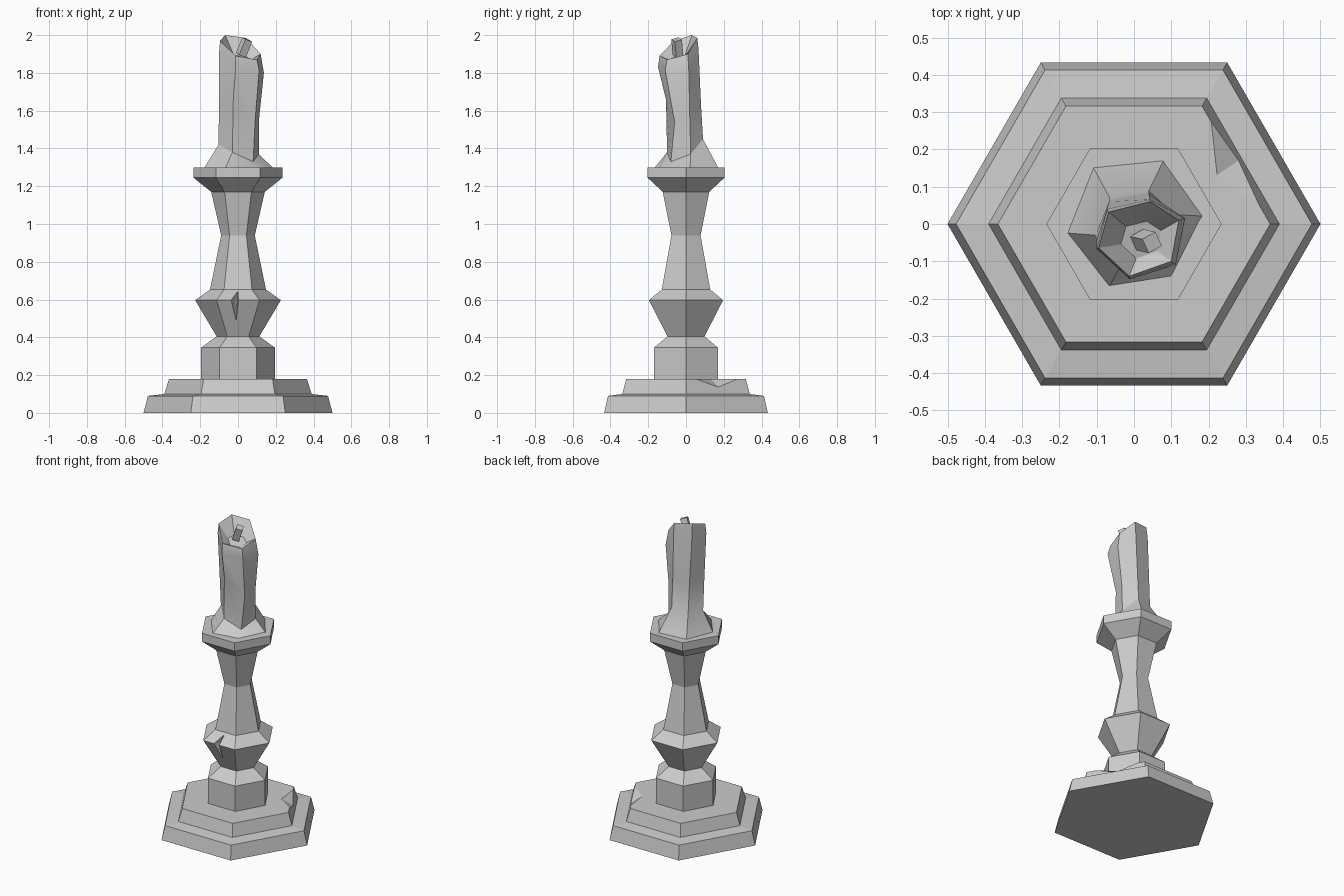
import bpy, bmesh
from math import cos, sin, pi
from mathutils import Vector, Euler

if "Cube" in bpy.data.objects:
    bpy.data.objects.remove(bpy.data.objects["Cube"])


def finish(bm, name):
    bmesh.ops.recalc_face_normals(bm, faces=bm.faces[:])
    me = bpy.data.meshes.new(name)
    bm.to_mesh(me)
    bm.free()
    ob = bpy.data.objects.new(name, me)
    bpy.context.collection.objects.link(ob)
    return ob


def loft(name, rings):
    """Skin a stack of closed rings and cap both ends."""
    bm = bmesh.new()
    loops = [[bm.verts.new(p) for p in r] for r in rings]
    for a, b in zip(loops, loops[1:]):
        n = len(a)
        for i in range(n):
            j = (i + 1) % n
            bm.faces.new((a[i], a[j], b[j], b[i]))
    bm.faces.new(loops[0][::-1])
    bm.faces.new(loops[-1])
    return finish(bm, name)


def hexagon(r, z):
    return [(r * cos(i * pi / 3), r * sin(i * pi / 3), z) for i in range(6)]


def chip(target, name, points):
    """Knock a convex chip out of the target."""
    bm = bmesh.new()
    for p in points:
        bm.verts.new(p)
    res = bmesh.ops.convex_hull(bm, input=bm.verts[:])
    spare = {g for g in res["geom_interior"] if isinstance(g, bmesh.types.BMVert)}
    bmesh.ops.delete(bm, geom=list(spare), context='VERTS')
    cutter = finish(bm, name)
    cutter.hide_render = True
    cutter.hide_set(True)
    mod = target.modifiers.new(name, 'BOOLEAN')
    mod.operation = 'DIFFERENCE'
    mod.solver = 'EXACT'
    mod.object = cutter


# Hexagonal turned stick: stepped foot, bulb, waist and drip tray
profile = [(0.5, 0), (0.477, 0.09), (0.39, 0.1), (0.365, 0.18), (0.196, 0.18),
           (0.196, 0.345), (0.113, 0.405), (0.227, 0.597), (0.148, 0.653),
           (0.089, 0.94), (0.142, 1.17), (0.235, 1.245), (0.235, 1.3)]
stick = loft("candlestick", [hexagon(r, z) for r, z in profile])

# Worn chips in the foot and the bulb
chip(stick, "foot_chip_cutter",
     [(0.2, 0.31, 0.182), (0.22, 0.13, 0.182), (0.36, 0.03, 0.182), (0.28, 0.17, 0.137),
      (0.42, 0.24, 0.137), (0.2, 0.31, 0.25), (0.22, 0.13, 0.25), (0.36, 0.03, 0.25),
      (0.42, 0.24, 0.25)])
chip(stick, "bulb_chip_cutter",
     [(-0.065, -0.26, 0.6), (0.0, -0.135, 0.642), (-0.01, -0.14, 0.485),
      (0.008, -0.26, 0.625), (-0.015, -0.15, 0.59), (-0.01, -0.28, 0.49)])

# Melted candle: puddle, shaft, sagging lip and slanted rim
puddle = [(-0.11, 0.153, 1.295), (0.08, 0.172, 1.295), (0.188, 0.021, 1.295),
          (0.107, -0.142, 1.295), (-0.067, -0.169, 1.295), (-0.18, -0.024, 1.295)]
foot = [(-0.065, 0.07, 1.44), (0.04, 0.09, 1.45), (0.11, 0.025, 1.37),
        (0.08, -0.08, 1.33), (-0.03, -0.1, 1.38), (-0.103, -0.03, 1.42)]
shaft = [(-0.067, 0.06, 1.62), (0.04, 0.08, 1.62), (0.112, 0.02, 1.56),
         (0.09, -0.06, 1.54), (-0.025, -0.106, 1.66), (-0.101, -0.045, 1.62)]
lip = [(-0.072, 0.04, 1.93), (0.043, 0.066, 1.93), (0.137, 0.015, 1.8),
       (0.112, -0.11, 1.815), (-0.012, -0.148, 1.83), (-0.1, -0.067, 1.91)]
rim = [(-0.068, 0.032, 2.0), (0.043, 0.06, 1.985), (0.12, 0.01, 1.9),
       (0.1, -0.1, 1.87), (-0.013, -0.14, 1.89), (-0.095, -0.064, 1.97)]
centre = Vector((0.025, -0.045, 1.89))
basin = [centre + (Vector(p) - centre) * 0.5 for p in rim]
for p in basin:
    p.z = centre.z + (p.z - 1.94) * 0.4
candle = loft("candle", [puddle, foot, shaft, lip, rim, basin])
bpy.ops.object.select_all(action='DESELECT')
candle.select_set(True)
bpy.context.view_layer.objects.active = candle
bpy.ops.object.shade_smooth_by_angle(angle=0.5)

# Leaning square wick
bpy.ops.mesh.primitive_cube_add(size=1, location=(0.032, -0.046, 1.935),
                                rotation=Euler((0.25, 0.3, 0.5)))
wick = bpy.context.object
wick.name = "wick"
wick.scale = (0.042, 0.042, 0.09)
